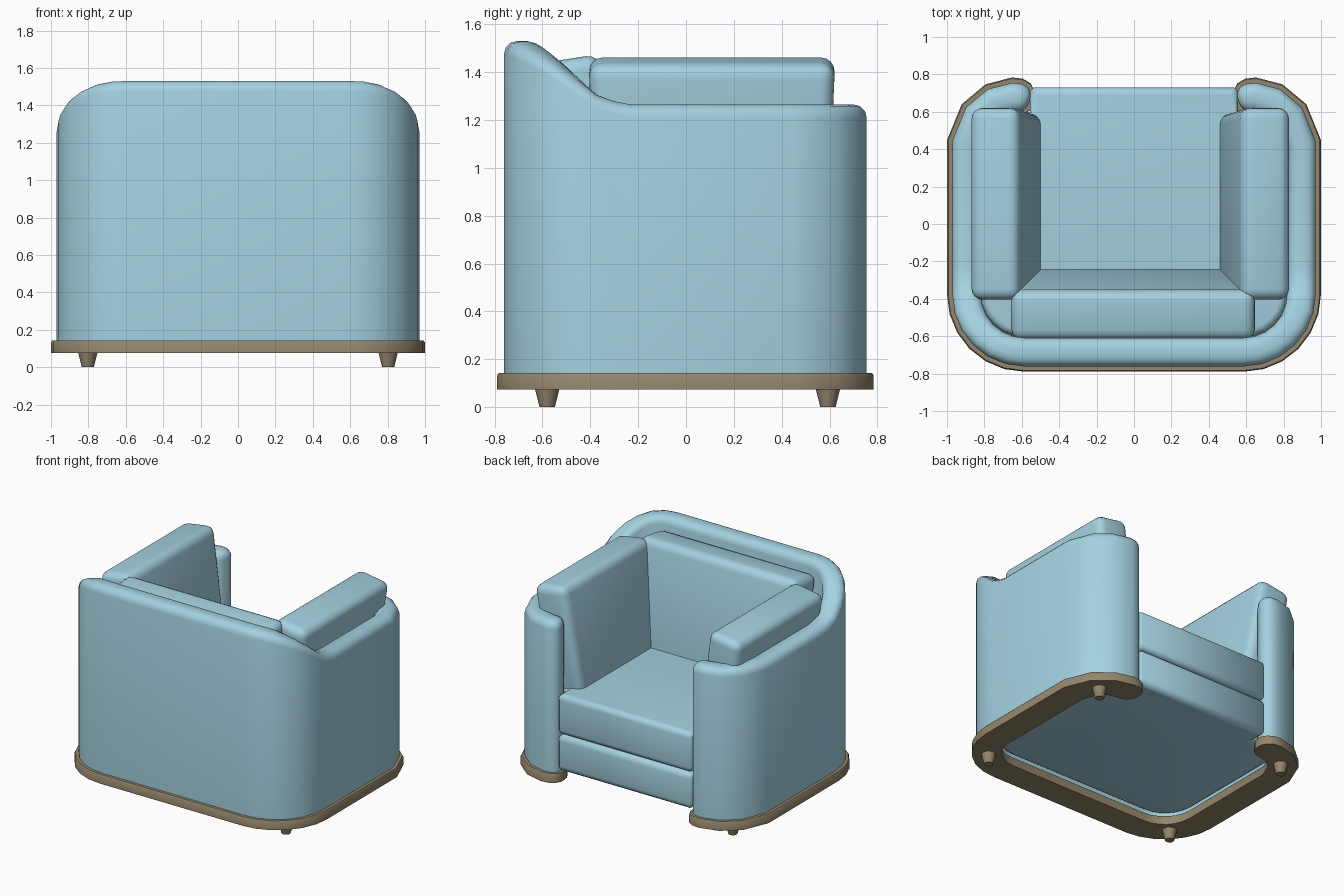
import bpy, bmesh, math
from mathutils import Vector, Matrix

if "Cube" in bpy.data.objects:
    bpy.data.objects.remove(bpy.data.objects["Cube"])


def material(name, rgb):
    m = bpy.data.materials.new(name)
    m.diffuse_color = (*rgb, 1)
    m.use_nodes = True
    m.node_tree.nodes["Principled BSDF"].inputs["Base Color"].default_value = m.diffuse_color
    return m


BLUE = material("light blue fabric", (0.37, 0.635, 0.745))
BROWN = material("brown wood", (0.295, 0.24, 0.15))


def finish(bm, name, mat, angle=40):
    bmesh.ops.recalc_face_normals(bm, faces=bm.faces)
    me = bpy.data.meshes.new(name)
    bm.to_mesh(me)
    bm.free()
    me.materials.append(mat)
    ob = bpy.data.objects.new(name, me)
    bpy.context.collection.objects.link(ob)
    bpy.ops.object.select_all(action='DESELECT')
    ob.select_set(True)
    bpy.context.view_layer.objects.active = ob
    bpy.ops.object.shade_smooth_by_angle(angle=math.radians(angle))
    return ob


def cushion(name, loc, size, rot, axis, long_axis):
    """Leaning rounded box whose long ends taper slightly toward the bottom."""
    bm = bmesh.new()
    bmesh.ops.create_cube(bm, size=1)
    bmesh.ops.scale(bm, vec=size, verts=bm.verts)
    for v in bm.verts:
        if v.co.z < 0:
            v.co[long_axis] *= 0.93
    bmesh.ops.bevel(bm, geom=bm.edges[:], offset=0.06, segments=4,
                    profile=0.5, affect='EDGES')
    bm.transform(Matrix.Translation(loc) @ Matrix.Rotation(math.radians(rot), 4, axis))
    return finish(bm, name, BLUE, 50)


def seat_block(name, z0, z1, bevel):
    """Seat shape: rounded rear corners inside the wall, narrower front in the opening."""
    half = [(0.585 + 0.235 * math.sin(math.radians(a)), -0.37 - 0.235 * math.cos(math.radians(a)))
            for a in range(0, 91, 15)]
    half += [(0.82, 0.50), (0.75, 0.58), (0.555, 0.60), (0.555, 0.71), (0.535, 0.73)]
    outline = half + [(-x, y) for x, y in reversed(half)]
    bm = bmesh.new()
    bottom = bm.faces.new([bm.verts.new((x, y, z0)) for x, y in outline])
    ext = bmesh.ops.extrude_face_region(bm, geom=[bottom], use_keep_orig=True)
    bmesh.ops.translate(bm, vec=(0, 0, z1 - z0),
                        verts=[e for e in ext['geom'] if isinstance(e, bmesh.types.BMVert)])
    flat = [e for e in bm.edges if abs(e.verts[0].co.z - e.verts[1].co.z) < 1e-5]
    bmesh.ops.bevel(bm, geom=flat, offset=bevel, segments=4, profile=0.5, affect='EDGES',
                    clamp_overlap=False)
    return finish(bm, name, BLUE, 50)


def sweep(name, stations, profile, mat):
    """Sweep a profile along a mirrored plan path; station = (x, y, width factor, top z)."""
    full = [(-x, y, w, h) for x, y, w, h in reversed(stations)] + stations
    pts = [Vector((s[0], s[1])) for s in full]
    bm = bmesh.new()
    rings = []
    for i, (x, y, w, h) in enumerate(full):
        a = (pts[i] - pts[i - 1]).normalized() if i else None
        b = (pts[i + 1] - pts[i]).normalized() if i < len(pts) - 1 else a
        a = a or b
        t = (a + b).normalized()
        n = Vector((t.y, -t.x)) / max(t.dot(a), 0.5)
        rings.append([bm.verts.new((x + n.x * o, y + n.y * o, z)) for o, z in profile(w, h)])
    k = len(rings[0])
    for r, s in zip(rings, rings[1:]):
        for j in range(k):
            bm.faces.new((r[j], r[(j + 1) % k], s[(j + 1) % k], s[j]))
    bm.faces.new(rings[0])
    bm.faces.new(rings[-1])
    return finish(bm, name, mat)


# plan path of the curved wall (right half, from back to front opening)
path = []
for i, h in enumerate((1.53, 1.527, 1.512, 1.48, 1.435, 1.375, 1.305)):
    t = math.radians(15 * i)
    path.append((0.585 + 0.31 * math.sin(t), -0.375 - 0.31 * math.cos(t), 1, h))
path += [(0.895, -0.30, 1, 1.278), (0.895, -0.23, 1, 1.265), (0.895, 0.43, 1, 1.265),
         (0.835, 0.577, 1, 1.265), (0.745, 0.652, 1, 1.265), (0.645, 0.678, 1, 1.265)]


def wall_profile(w, h):
    hw = 0.076 * w
    r = min(0.055, hw * 0.8)
    arc = [(hw - r + r * math.cos(a), h - r + r * math.sin(a))
           for a in (math.radians(d) for d in (0, 30, 60, 90))]
    return [(hw, 0.12)] + arc + [(-o, z) for o, z in reversed(arc)] + [(-hw, 0.12)]


def base_profile(w, h):
    o, i = 0.104 * w, -0.097 * w
    return [(o, 0.075), (o, 0.133), (o - 0.006 * w, 0.142),
            (i + 0.006 * w, 0.142), (i, 0.133), (i, 0.075)]


# curved wall and wooden base ring, with rounded ends
sweep("curved_wall", path + [(0.61, 0.674, 1, 1.265), (0.582, 0.668, 0.85, 1.258),
                             (0.564, 0.664, 0.55, 1.24), (0.557, 0.662, 0.2, 1.215)],
      wall_profile, BLUE)
sweep("base_ring", path + [(0.61, 0.674, 1, 0), (0.572, 0.666, 0.85, 0),
                           (0.545, 0.660, 0.55, 0), (0.535, 0.658, 0.2, 0)],
      base_profile, BROWN)

# lower cushion and seat cushion
seat_block("lower_cushion", 0.155, 0.43, 0.045)
seat_block("seat_cushion", 0.43, 0.73, 0.04)

# leaning arm and back cushions
cushion("left_arm_cushion", (-0.683, 0.108, 1.045), (0.265, 1.03, 0.82), -9, 'Y', 1)
cushion("right_arm_cushion", (0.643, 0.108, 1.045), (0.265, 1.03, 0.82), 9, 'Y', 1)
cushion("back_cushion", (-0.005, -0.43, 1.05), (1.31, 0.27, 0.82), 9, 'X', 0)

# tapered legs
for sx, sn in ((-1, "left"), (1, "right")):
    for y, fn in ((-0.58, "front"), (0.593, "back")):
        bm = bmesh.new()
        bmesh.ops.create_cone(bm, cap_ends=True, segments=12, radius1=0.032,
                              radius2=0.052, depth=0.08,
                              matrix=Matrix.Translation((0.803 * sx, y, 0.04)))
        finish(bm, f"{fn}_{sn}_leg", BROWN)
